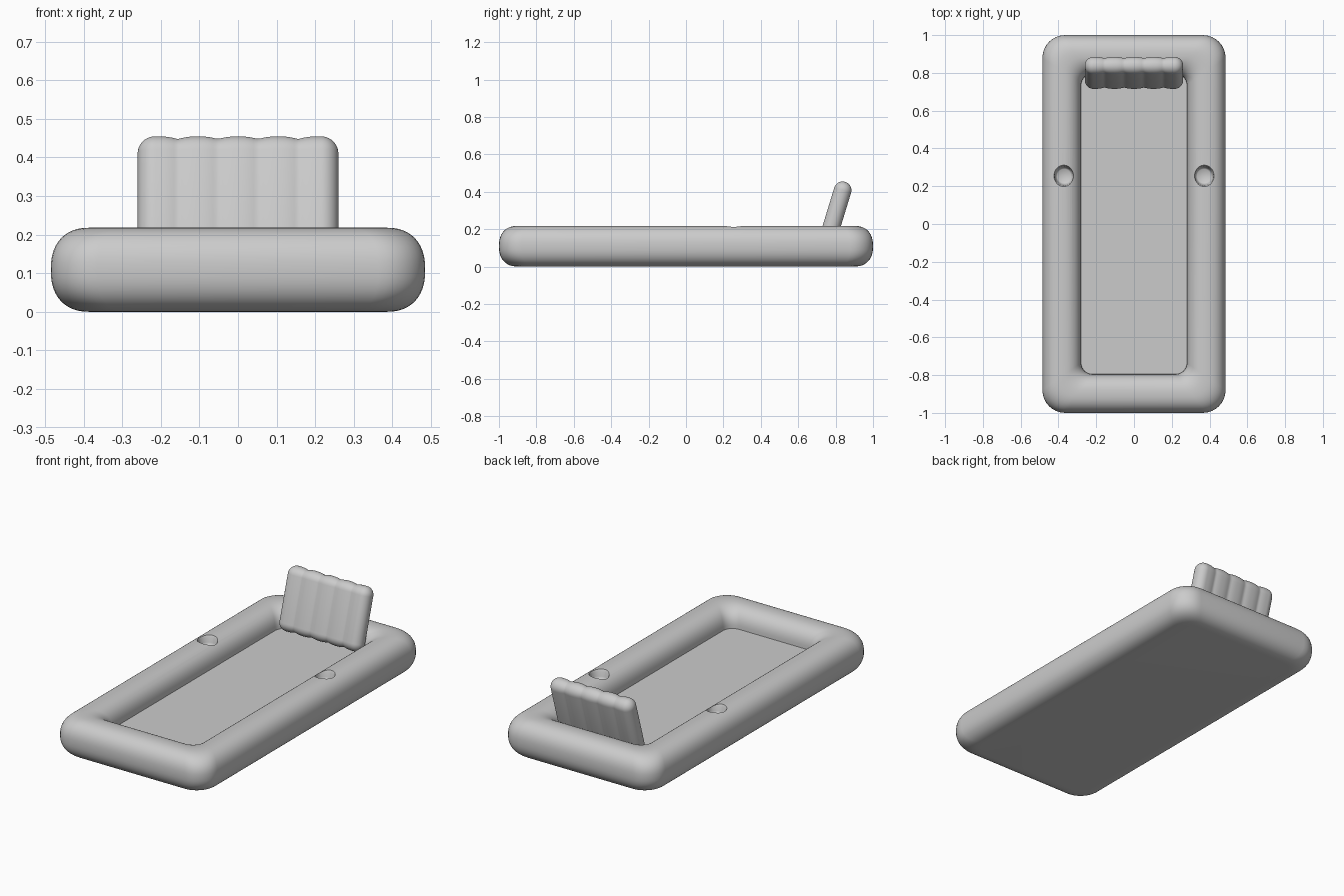
import bpy, bmesh, math
from mathutils import Vector, Matrix

if "Cube" in bpy.data.objects:
    bpy.data.objects.remove(bpy.data.objects["Cube"])

# Single soft grey vinyl
vinyl = bpy.data.materials.new("grey_vinyl")
vinyl.use_nodes = True
GREY = (0.6, 0.6, 0.6, 1)
vinyl.diffuse_color = GREY
vinyl.node_tree.nodes["Principled BSDF"].inputs["Base Color"].default_value = GREY


def rounded_rect(hx, hy, r, steps=8):
    """Outline of a rounded rectangle, counter-clockwise."""
    pts = []
    for q, (sx, sy) in enumerate([(1, 1), (-1, 1), (-1, -1), (1, -1)]):
        for i in range(steps + 1):
            a = (q + i / steps) * math.pi / 2
            pts.append((sx * (hx - r) + r * math.cos(a), sy * (hy - r) + r * math.sin(a)))
    return pts


def loft(name, rings):
    """Skin a stack of equal-length rings and cap both ends."""
    bm = bmesh.new()
    loops = [[bm.verts.new(p) for p in ring] for ring in rings]
    n = len(loops[0])
    for a, b in zip(loops, loops[1:]):
        for i in range(n):
            j = (i + 1) % n
            bm.faces.new((a[i], a[j], b[j], b[i]))
    bm.faces.new(loops[0])
    bm.faces.new(loops[-1])
    bmesh.ops.recalc_face_normals(bm, faces=bm.faces)
    mesh = bpy.data.meshes.new(name)
    bm.to_mesh(mesh)
    bm.free()
    mesh.materials.append(vinyl)
    obj = bpy.data.objects.new(name, mesh)
    bpy.context.collection.objects.link(obj)
    return obj


def smooth(obj):
    bpy.ops.object.select_all(action="DESELECT")
    obj.select_set(True)
    bpy.context.view_layer.objects.active = obj
    bpy.ops.object.shade_smooth_by_angle(angle=math.radians(40))


def signed_pow(v, e):
    return math.copysign(abs(v) ** e, v)


# Float body: recessed floor, puffy rim and flat underside in one skin
HALF_W, HALF_H, STEPS = 0.1025, 0.109, 36
rings = []
for k in range(STEPS + 1):
    a = math.pi * (1 - 1.5 * k / STEPS)
    o = HALF_W * signed_pow(math.cos(a), 0.85)
    z = HALF_H * (1 + signed_pow(math.sin(a), 0.85))
    r = 0.09 + 0.3 * o
    rings.append([(x, y, z) for x, y in rounded_rect(0.3825 + o, 0.8975 + o, r)])
body = loft("float_body", rings)

# Cup holders pressed into both side rims
for side in (-1, 1):
    dish = []
    for r, z in ((0.036, 0.165), (0.042, 0.17), (0.046, 0.18), (0.05, 0.205), (0.058, 0.22), (0.065, 0.26)):
        dish.append([(side * 0.37 + x, 0.255 + y, z) for x, y in rounded_rect(r, r, r * 0.999)])
    cutter = loft("cup_cutter", dish)
    cutter.hide_render = True
    mod = body.modifiers.new("cup_holder", "BOOLEAN")
    mod.operation = "DIFFERENCE"
    mod.solver = "EXACT"
    mod.object = cutter
    bpy.context.view_layer.objects.active = body
    bpy.ops.object.modifier_apply(modifier=mod.name)
    bpy.data.objects.remove(cutter)
smooth(body)

# Headrest: five puffed channels, leaning back
HALF, ROUND, PITCH, N = 0.26, 0.045, 0.104, 100
place = Matrix.Translation((0, 0.8, 0.285)) @ Matrix.Rotation(math.radians(-17), 4, "X")
rings = []
for i in range(N + 1):
    x = -HALF * math.cos(math.pi * i / N)
    d = max(0, ROUND - (HALF - abs(x)))
    inset = ROUND - math.sqrt(max(0, ROUND ** 2 - d ** 2))
    if abs(x) < 2 * PITCH:
        inset += 0.007 * (1 - abs(math.cos(math.pi * x / PITCH))) ** 1.3
    t, h = 0.047 - inset, 0.175 - inset
    rings.append([place @ Vector((x, y, z)) for y, z in rounded_rect(t, h, t * 0.98)])
smooth(loft("headrest", rings))
